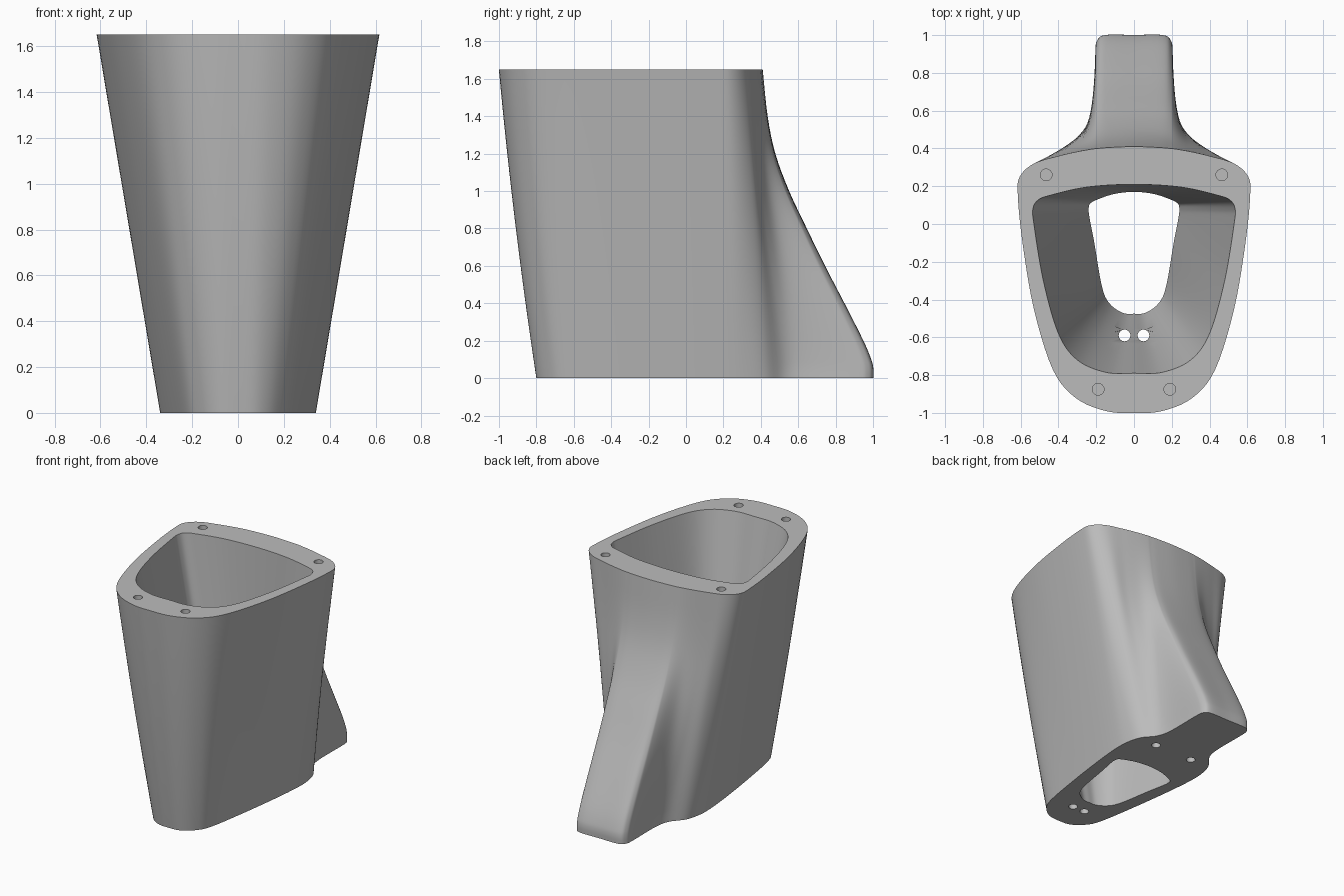
import bpy, bmesh
from math import cos, sin, tau
from mathutils import Vector

if "Cube" in bpy.data.objects:
    bpy.data.objects.remove(bpy.data.objects["Cube"])

HEIGHT = 1.65

# Half outlines, from front centre to back centre
OUTER_TOP = [(0, -1), (.15, -.99), (.31, -.92), (.43, -.77), (.53, -.45), (.59, -.1),
             (.615, .15), (.605, .25), (.53, .32), (.4, .36), (.3, .383), (.22, .397),
             (.19, .4), (.13, .405), (0, .41)]
OUTER_BASE = [(0, -.8), (.09, -.79), (.17, -.73), (.225, -.62), (.28, -.3), (.32, 0),
              (.338, .2), (.335, .32), (.305, .43), (.23, .53), (.205, .65), (.205, .9),
              (.195, .97), (.15, 1), (0, 1)]
INNER_TOP = [(0, -.79), (.15, -.785), (.3, -.72), (.4, -.58), (.48, -.3), (.53, 0),
             (.535, .08), (.51, .125), (.45, .15), (.25, .195), (0, .21)]
INNER_BASE = [(0, -.475), (.06, -.47), (.13, -.42), (.17, -.33), (.21, -.1), (.235, .03),
              (.24, .08), (.23, .11), (.18, .135), (.1, .16), (0, .17)]
SPUR_START = 9      # first outline point that belongs to the rear spur

# Height against how far the spur reaches out
SPUR_PROFILE = [(0, 1), (.05, 1), (.1, .98), (.2, .91), (.4, .74), (.6, .565), (.8, .4),
                (1, .24), (1.2, .115), (1.4, .045), (HEIGHT, 0)]


def spline(points, steps, before=None, after=None):
    """Catmull-Rom curve through the points."""
    p = [Vector(q) for q in points]
    p = [before or p[0] * 2 - p[1]] + p + [after or p[-1] * 2 - p[-2]]
    curve = []
    for a, b, c, d in zip(p, p[1:], p[2:], p[3:]):
        for i in range(steps):
            t = i / steps
            curve.append((b * 2 + (c - a) * t + (a * 2 - b * 5 + c * 4 - d) * t ** 2
                          + (b * 3 - a - c * 3 + d) * t ** 3) / 2)
    return curve + [p[-2]]


def flip(q):
    return Vector((-q[0], q[1]))


def ring(points, steps, z):
    """Smooth closed outline, mirrored across x."""
    half = spline(points, steps, flip(points[1]), flip(points[-2]))
    full = half + [flip(q) for q in reversed(half[1:-1])]
    return [bm.verts.new((q.x, q.y, z)) for q in full]


def circle(x, y, height_at):
    """Ring of hole vertices, following a height rule."""
    spots = [(x + .031 * cos(tau * i / 24), y + .031 * sin(tau * i / 24)) for i in range(24)]
    return [bm.verts.new((px, py, height_at(py))) for px, py in spots]


def blend(top, base, amount):
    return [Vector(a).lerp(Vector(b), amount(i)) for i, (a, b) in enumerate(zip(top, base))]


def skin(loops):
    """Quads between successive rings."""
    for lower, upper in zip(loops, loops[1:]):
        for i in range(len(lower)):
            bm.faces.new((lower[i - 1], lower[i], upper[i], upper[i - 1]))


bm = bmesh.new()

# Cavity wall
cavity = []
for k in range(9):
    low = k / 8
    cavity.append(ring(blend(INNER_TOP, INNER_BASE, lambda i: low), 7, HEIGHT * (1 - low)))
skin(cavity)

# Opening in the sloping front of the cavity for the through holes
patch = []
for face in bm.faces:
    centre = face.calc_center_median()
    if abs(centre.x) < .12 and centre.y < -.4 and .41 < centre.z < .83:
        patch.append(face)
bmesh.ops.delete(bm, geom=patch, context="FACES")

# Outer shell with the rear spur
shell = []
for z, reach in spline(SPUR_PROFILE, 4):
    low = 1 - z / HEIGHT
    outline = blend(OUTER_TOP, OUTER_BASE, lambda i: reach if i >= SPUR_START else low)
    for q in outline[:4]:          # slight bow of the front face
        q.y -= .05 * low * (1 - low)
    shell.append(ring(outline, 5, z))
skin(shell)

# Screw holes in mirrored pairs: blind in the rim and base, through at the front
BLIND = [(.465, .26, HEIGHT, HEIGHT - .15), (.19, -.875, HEIGHT, HEIGHT - .15),
         (.155, .42, 0, .15)]
for side in (-1, 1):
    for x, y, mouth, end in BLIND:
        floor = circle(side * x, y, lambda py: end)
        skin([circle(side * x, y, lambda py: mouth), floor])
        bm.faces.new(floor)
    slope = HEIGHT / (INNER_BASE[0][1] - INNER_TOP[0][1])
    skin([circle(side * .05, -.59, lambda py: 0),
          circle(side * .05, -.59, lambda py: (INNER_BASE[0][1] - py) * slope)])

# Fill the base, the rim and the cavity opening around the holes
open_edges = {"base": [], "rim": [], "wall": []}
for edge in bm.edges:
    if edge.is_boundary:
        z = (edge.verts[0].co.z + edge.verts[1].co.z) / 2
        place = "base" if z < .001 else "rim" if z > HEIGHT - .001 else "wall"
        open_edges[place].append(edge)
for edges in open_edges.values():
    bmesh.ops.triangle_fill(bm, use_beauty=True, edges=edges, normal=(0, 0, 1))
bmesh.ops.recalc_face_normals(bm, faces=bm.faces)

mesh = bpy.data.meshes.new("hollow_housing")
bm.to_mesh(mesh)
bm.free()
housing = bpy.data.objects.new("hollow_housing", mesh)
bpy.context.collection.objects.link(housing)

grey = bpy.data.materials.new("plain_grey")
grey.use_nodes = True
colour = (.5, .5, .5, 1)
grey.diffuse_color = colour
grey.node_tree.nodes["Principled BSDF"].inputs["Base Color"].default_value = colour
mesh.materials.append(grey)

bpy.ops.object.select_all(action="DESELECT")
housing.select_set(True)
bpy.context.view_layer.objects.active = housing
bpy.ops.object.shade_smooth_by_angle(angle=.6)
